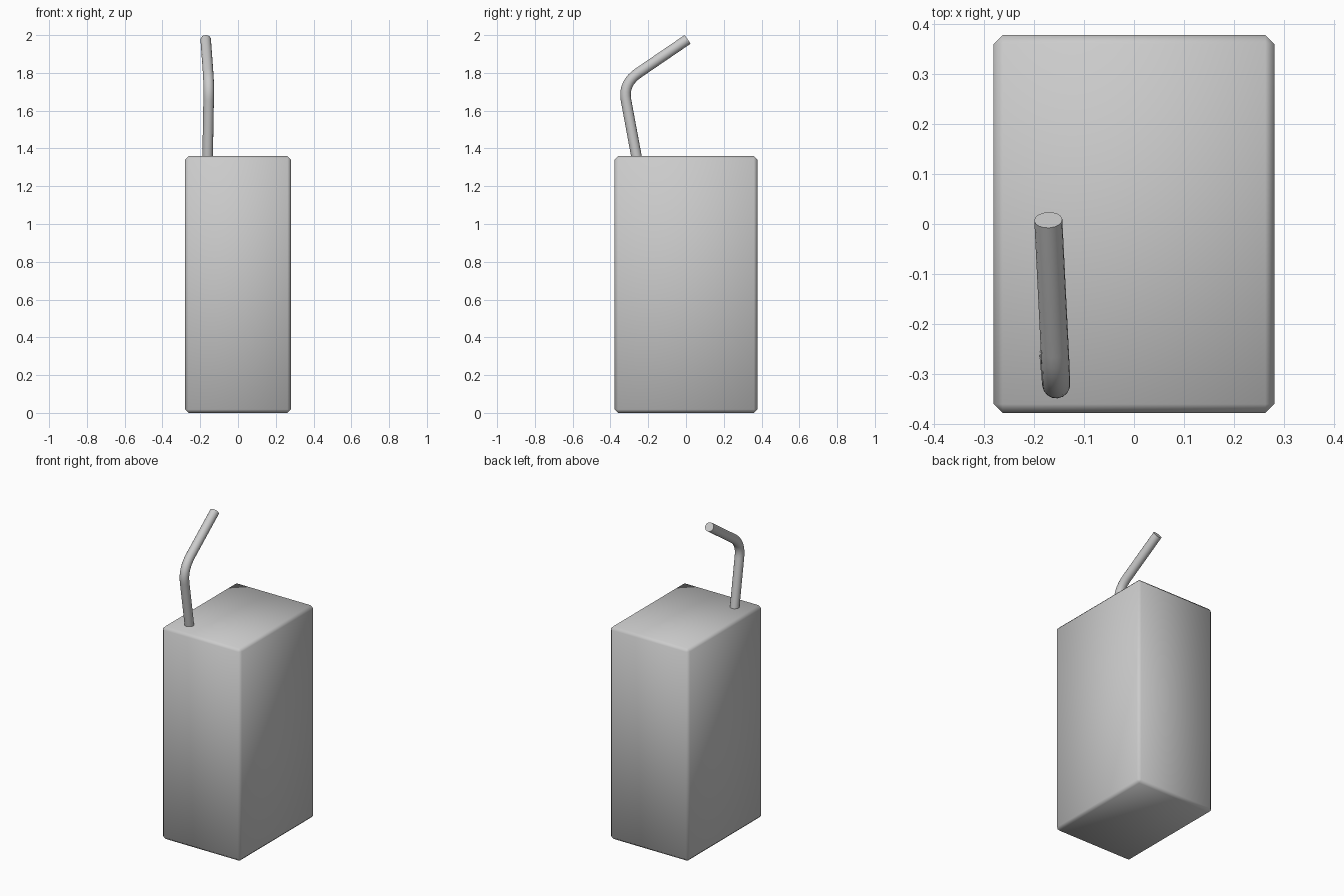
import bpy
from mathutils import Vector

if "Cube" in bpy.data.objects:
    bpy.data.objects.remove(bpy.data.objects["Cube"])

# Carton body: beveled block with soft shading
bpy.ops.mesh.primitive_cube_add(size=1, location=(0, 0, 0.68))
carton = bpy.context.object
carton.name = "carton"
carton.scale = (0.56, 0.755, 1.36)
bpy.ops.object.transform_apply(location=False, rotation=False, scale=True)
bevel = carton.modifiers.new("edge_bevel", 'BEVEL')
bevel.width = 0.018
bevel.segments = 1
bpy.ops.object.modifier_apply(modifier=bevel.name)
bpy.ops.object.shade_smooth()

# Straw path: two straight runs joined by a rounded bend
base = Vector((-0.161, -0.259, 1.34))
corner = Vector((-0.154, -0.334, 1.744))
tip = Vector((-0.171, 0.008, 1.977))
start = corner + (base - corner).normalized() * 0.09
end = corner + (tip - corner).normalized() * 0.10
path = [base]
steps = 8
for i in range(steps + 1):
    t = i / steps
    path.append(start * (1 - t) ** 2 + corner * 2 * t * (1 - t) + end * t ** 2)
path.append(tip)

# Straw tube
curve = bpy.data.curves.new("straw_path", 'CURVE')
curve.dimensions = '3D'
curve.bevel_depth = 0.028
curve.bevel_resolution = 6
curve.use_fill_caps = True
spline = curve.splines.new('POLY')
spline.points.add(len(path) - 1)
for point, co in zip(spline.points, path):
    point.co = (*co, 1)
straw = bpy.data.objects.new("straw", curve)
bpy.context.collection.objects.link(straw)
bpy.ops.object.select_all(action='DESELECT')
straw.select_set(True)
bpy.context.view_layer.objects.active = straw
bpy.ops.object.convert(target='MESH')
bpy.ops.object.shade_smooth_by_angle()
